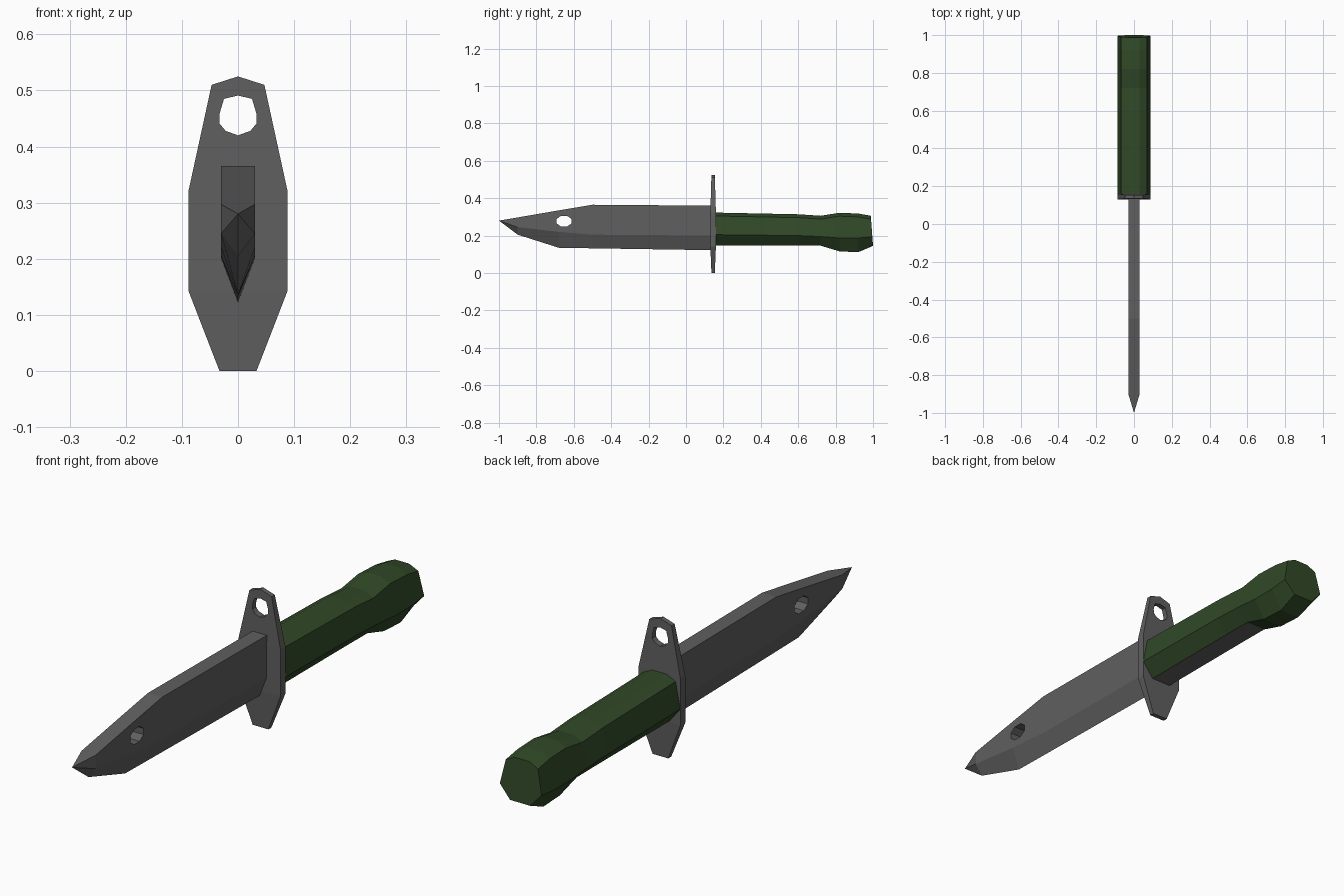
import bpy, bmesh, math

if "Cube" in bpy.data.objects:
    bpy.data.objects.remove(bpy.data.objects["Cube"])


def material(name, color):
    m = bpy.data.materials.new(name)
    m.diffuse_color = (*color, 1)
    m.use_nodes = True
    m.node_tree.nodes["Principled BSDF"].inputs["Base Color"].default_value = m.diffuse_color
    return m


steel = material("dark_steel", (0.115, 0.115, 0.115))
green = material("dark_green", (0.030, 0.066, 0.020))


def finish(bm, name, mats):
    bmesh.ops.recalc_face_normals(bm, faces=bm.faces)
    me = bpy.data.meshes.new(name)
    bm.to_mesh(me)
    bm.free()
    for m in mats:
        me.materials.append(m)
    ob = bpy.data.objects.new(name, me)
    bpy.context.collection.objects.link(ob)
    return ob


def loft(rings, name, mats, tip=None):
    """Skin a list of equal-length rings; close with caps or a tip point."""
    bm = bmesh.new()
    vs = [[bm.verts.new(p) for p in r] for r in rings]
    n = len(vs[0])
    for a, b in zip(vs, vs[1:]):
        for i in range(n):
            j = (i + 1) % n
            bm.faces.new((a[i], a[j], b[j], b[i]))
    bm.faces.new(vs[0])
    if tip:
        t = bm.verts.new(tip)
        for i in range(n):
            bm.faces.new((vs[-1][i], vs[-1][(i + 1) % n], t))
    else:
        bm.faces.new(vs[-1])
    return finish(bm, name, mats)


def cut(ob, cutter):
    mod = ob.modifiers.new("hole", 'BOOLEAN')
    mod.operation = 'DIFFERENCE'
    mod.solver = 'EXACT'
    mod.object = cutter
    cutter.hide_render = True
    cutter.hide_set(True)


# blade: y, spine height, bevel height, edge height
W = 0.03
stations = [(0.14, 0.360, 0.200, 0.122), (-0.50, 0.365, 0.205, 0.132),
            (-0.68, 0.335, 0.220, 0.135), (-0.90, 0.297, 0.245, 0.205)]
blade = loft([[(-W, y, s), (W, y, s), (W, y, b), (0, y, e), (-W, y, b)]
              for y, s, b, e in stations], "blade", [steel], tip=(0, -1, 0.28))

# hole through the blade
oval = [(-0.652 + 0.043 * math.cos(a), 0.277 + 0.031 * math.sin(a))
        for a in (math.pi / 8 + k * math.pi / 4 for k in range(8))]
blade_hole = loft([[(x, y, z) for y, z in oval] for x in (-0.1, 0.1)],
                  "blade_hole_cutter", [steel])
cut(blade, blade_hole)

# guard: flat outline, thinning towards both ends
half = [(0.033, 0), (0.088, 0.142), (0.088, 0.322), (0.047, 0.510)]
outline = half + [(0, 0.525)] + [(-x, z) for x, z in reversed(half)]
bm = bmesh.new()
sides = [[bm.verts.new((x, y, z)) for x, z in outline] for y in (-1, 1)]
for s in sides:
    bm.faces.new(s)
for i in range(len(outline)):
    j = (i + 1) % len(outline)
    bm.faces.new((sides[0][i], sides[0][j], sides[1][j], sides[1][i]))
for z in (0.142, 0.322):
    bmesh.ops.bisect_plane(bm, geom=bm.verts[:] + bm.edges[:] + bm.faces[:],
                           plane_co=(0, 0, z), plane_no=(0, 0, 1), dist=1e-5)
for v in bm.verts:
    z = v.co.z
    away = max((0.142 - z) / 0.142, (z - 0.322) / 0.203, 0)
    v.co.y = 0.145 + v.co.y * (0.015 - 0.006 * away)
guard = finish(bm, "guard", [steel])

# ring hole at the top of the guard
right = [(0.022, 0.428), (0.033, 0.441), (0.033, 0.458), (0.025, 0.485)]
ring = [(0, 0.42)] + right + [(0, 0.491)] + [(-x, z) for x, z in reversed(right)]
guard_hole = loft([[(x, y, z) for x, z in ring] for y in (0.0, 0.3)],
                  "guard_hole_cutter", [steel])
cut(guard, guard_hole)

# handle: y, top, widest height, bottom
grip = [(0.155, 0.323, 0.205, 0.147), (0.60, 0.314, 0.200, 0.147),
        (0.72, 0.306, 0.195, 0.146), (0.82, 0.322, 0.187, 0.116),
        (0.92, 0.318, 0.187, 0.111), (1.00, 0.306, 0.195, 0.145)]
rings = []
for y, t, m, b in grip:
    h = [(0.03, t), (0.068, t - 0.018), (0.088, m), (0.042, b)]
    pts = h + [(-x, z) for x, z in reversed(h)]
    # the butt end leans slightly forward at the top
    rings.append([(x, y - (0.012 * (z - b) / (t - b) if y == 1 else 0), z)
                  for x, z in pts])
handle = loft(rings, "handle", [green, steel])

# bare metal strip under the grip
for f in handle.data.polygons:
    if f.normal.z < -0.95 and f.center.y < 0.72:
        f.material_index = 1
